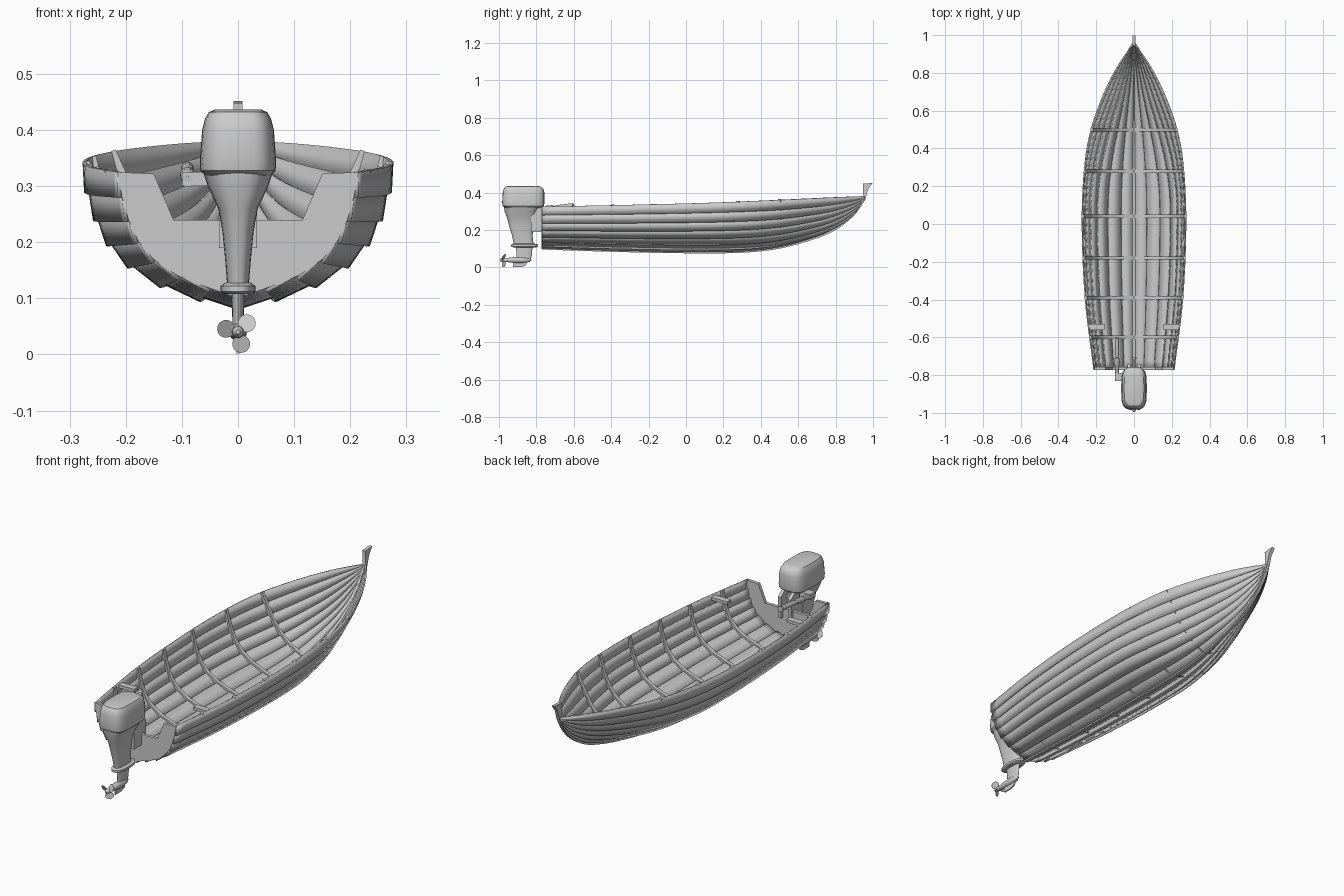
import bpy, bmesh, math
from math import sin, cos, pi, radians
from mathutils import Vector

if "Cube" in bpy.data.objects:
    bpy.data.objects.remove(bpy.data.objects["Cube"])


def make(name, verts, faces, fix=True):
    me = bpy.data.meshes.new(name)
    me.from_pydata([tuple(v) for v in verts], [], faces)
    if fix:
        bm = bmesh.new()
        bm.from_mesh(me)
        bmesh.ops.recalc_face_normals(bm, faces=bm.faces)
        bm.to_mesh(me)
        bm.free()
    ob = bpy.data.objects.new(name, me)
    bpy.context.collection.objects.link(ob)
    return ob


def mirror(ob):
    ob.modifiers.new("mirror", 'MIRROR').use_axis = (True, False, False)


def prism(name, pts, axis, a, b):
    """Extrude a 2D outline along x (pts = y,z) or y (pts = x,z)."""
    place = (lambda p, t: (t, p[0], p[1])) if axis == 'x' else (lambda p, t: (p[0], t, p[1]))
    n = len(pts)
    verts = [place(p, t) for t in (a, b) for p in pts]
    faces = [list(range(n)), list(range(n, 2 * n))]
    faces += [[i, (i + 1) % n, (i + 1) % n + n, i + n] for i in range(n)]
    return make(name, verts, faces)


def box(name, x, y, z):
    return prism(name, [(x[0], z[0]), (x[1], z[0]), (x[1], z[1]), (x[0], z[1])], 'y', *y)


def loft(name, rings, n=28, power=2.0):
    """Skin superellipse rings given as (z, y_min, y_max, half_width)."""
    verts, faces = [], []
    for z, y0, y1, hw in rings:
        for i in range(n):
            c, s = cos(2 * pi * i / n), sin(2 * pi * i / n)
            ex = lambda t: math.copysign(abs(t) ** (2 / power), t)
            verts.append((hw * ex(c), (y0 + y1) / 2 + (y1 - y0) / 2 * ex(s), z))
    for r in range(len(rings) - 1):
        for i in range(n):
            j = (i + 1) % n
            faces.append([r * n + i, r * n + j, (r + 1) * n + j, (r + 1) * n + i])
    faces += [list(range(n)), list(range((len(rings) - 1) * n, len(rings) * n))]
    return make(name, verts, faces)


def lathe(name, start, direction, rings, n=16):
    """Round body along a direction, rings = (distance, radius)."""
    d = Vector(direction).normalized()
    u = d.cross(Vector((1, 0, 0))).normalized()
    w = d.cross(u)
    verts = [Vector(start) + d * t + (u * cos(2 * pi * i / n) + w * sin(2 * pi * i / n)) * r
             for t, r in rings for i in range(n)]
    faces = [[k * n + i, k * n + (i + 1) % n, (k + 1) * n + (i + 1) % n, (k + 1) * n + i]
             for k in range(len(rings) - 1) for i in range(n)]
    faces += [list(range(n)), list(range((len(rings) - 1) * n, len(rings) * n))]
    return make(name, verts, faces)


def curve(table, t):
    """Smooth interpolation through (t, value) pairs."""
    n = len(table)
    k = max(i for i in range(n - 1) if i == 0 or table[i][0] <= t)
    def slope(i):
        a, b = table[max(i - 1, 0)], table[min(i + 1, n - 1)]
        return (b[1] - a[1]) / (b[0] - a[0])
    (t0, v0), (t1, v1) = table[k], table[k + 1]
    h = t1 - t0
    s = (t - t0) / h
    return ((2*s**3 - 3*s**2 + 1) * v0 + (s**3 - 2*s**2 + s) * h * slope(k)
            + (3*s**2 - 2*s**3) * v1 + (s**3 - s**2) * h * slope(k + 1))


# Hull lines: half beam, keel height, sheer height, midship section
BEAM = [(-.77, .215), (-.4, .26), (0, .277), (.3, .264), (.5, .23), (.7, .158), (.85, .08), (.957, .004)]
KEEL = [(-.77, .10), (-.4, .088), (0, .08), (.3, .083), (.5, .105), (.7, .16), (.8, .205),
        (.88, .265), (.93, .325), (.957, .375)]
SHEER = [(-.77, .325), (0, .342), (.5, .36), (.957, .382)]
MID = [(0, 0), (.247, .085), (.5, .18), (.70, .31), (.83, .46), (.91, .63), (.965, .82), (1, 1)]


def section(y):
    w = min(max((y - .1) / .8, 0), 1)
    w = w * w * (3 - 2 * w)
    b, k, s = (curve(c, y) for c in (BEAM, KEEL, SHEER))
    return [Vector((b * (u * (1 - w) + v ** .8 * w), k + (s - k) * v)) for u, v in MID]


# Overlapping planks, lower edge standing proud of the plank below
STEPS = 48
ys = [-.77 + 1.727 * (1 - (1 - i / STEPS) ** 1.3) for i in range(STEPS + 1)]
sections = [section(y) for y in ys]
for k in range(len(MID) - 1):
    verts, faces = [], []
    for y, sec in zip(ys, sections):
        lo, hi = sec[k], sec[k + 1]
        d = (hi - lo).normalized()
        out = Vector((d.y, -d.x)) * (.008 if k else 0)
        lo = lo + out - d * (.004 if k else 0)
        verts += [(lo.x, y, lo.y), (hi.x, y, hi.y)]
    for i in range(STEPS):
        faces.append([2 * i, 2 * i + 2, 2 * i + 3, 2 * i + 1])
    plank = make(f"hull_plank_{k + 1}", verts, faces, fix=False)
    solid = plank.modifiers.new("thickness", 'SOLIDIFY')
    solid.thickness, solid.offset = .007, -1
    mirror(plank)

# Keel and stem, ending in a raked stem head
path = [Vector((y, curve(KEEL, y))) for y in ys]
outer, inner = [], []
for i, p in enumerate(path):
    d = (path[min(i + 1, STEPS)] - path[max(i - 1, 0)]).normalized()
    nrm = Vector((d.y, -d.x))
    outer.append(p + nrm * .004)
    inner.append(p - nrm * .010)
prism("keel_and_stem", outer + [(.975, .42), (.998, .452), (.945, .448)] + inner[::-1], 'x', -.008, .008)

# Transom with motor cut-out
half = section(-.77)
right = [tuple(p) for p in half] + [(.15, .322), (.115, .24)]
prism("transom", right + [(-x, z) for x, z in right[:0:-1]], 'y', -.772, -.757)

# Low inner ribs
for n, y in enumerate((-.6, -.39, -.18, .04, .28, .5)):
    sec = section(y)
    ins = []
    for i, p in enumerate(sec):
        d = (sec[min(i + 1, 7)] - sec[max(i - 1, 0)]).normalized()
        ins.append(p + Vector((-d.y, d.x)) * .013)
    ins[0].x = 0
    mirror(prism(f"rib_{n + 1}", sec + ins[::-1], 'y', y - .009, y + .009))

# Oar pads near the stern
mirror(box("oar_pad", (.155, .238), (-.56, -.53), (.308, .322)))

# Outboard motor: cowl, leg, plate, lower leg
loft("motor_cowl", [(.318, -.965, -.775, .058), (.328, -.98, -.76, .067), (.345, -.983, -.757, .068),
                    (.40, -.98, -.757, .064), (.42, -.975, -.762, .059), (.432, -.965, -.775, .052),
                    (.437, -.945, -.80, .04)], power=3.6)
loft("motor_leg", [(.12, -.92, -.815, .019), (.17, -.93, -.82, .023), (.22, -.945, -.815, .028),
                   (.26, -.955, -.81, .035), (.30, -.97, -.795, .054), (.325, -.973, -.785, .062)], power=2.8)
loft("splash_plate", [(.108, -.925, -.80, .026), (.112, -.935, -.79, .031), (.122, -.935, -.79, .031),
                      (.128, -.92, -.81, .022)], power=2.5)
loft("lower_leg", [(.03, -.91, -.835, .009), (.06, -.905, -.825, .010), (.115, -.91, -.82, .012)])
lathe("gearcase", (0, -.955, .04), (0, 1, 0),
      [(0, .011), (.03, .015), (.08, .016), (.11, .012), (.128, .003)])
prism("skeg", [(-.925, .035), (-.85, .035), (-.855, .012), (-.88, .002), (-.925, .002)], 'x', -.003, .003)

# Propeller with three pitched blades
lathe("propeller_hub", (0, -.995, .04), (0, 1, 0), [(0, .004), (.008, .010), (.042, .012)])
for n, ang in enumerate((45, 165, 285)):
    a = radians(ang)
    rad, tan = Vector((cos(a), 0, sin(a))), Vector((-sin(a), 0, cos(a)))
    verts = []
    for side in (-.001, .001):
        for i in range(16):
            t = 2 * pi * i / 16
            r, s = .022 + .016 * cos(t), .016 * sin(t)
            verts.append(Vector((0, -.974 + .6 * s + side, .04)) + rad * r + tan * s)
    faces = [list(range(16)), list(range(16, 32))]
    faces += [[i, (i + 1) % 16, (i + 1) % 16 + 16, i + 16] for i in range(16)]
    make(f"propeller_blade_{n + 1}", verts, faces)

# Clamp bracket over the transom edge
mirror(prism("clamp_bracket", [(-.83, .19), (-.772, .19), (-.772, .245), (-.755, .245), (-.755, .20),
                               (-.74, .20), (-.74, .30), (-.77, .325), (-.83, .325)], 'x', .018, .034))
box("bracket_pivot", (-.03, .03), (-.825, -.785), (.25, .30))
lathe("clamp_screw", (0, -.775, .262), (0, 1, 0), [(0, .006), (.06, .006), (.06, .013), (.068, .013)])

# Tiller handle and its arm
box("tiller_arm", (-.10, -.045), (-.83, -.79), (.300, .325))
lathe("tiller_handle", (-.09, -.83, .308), (0, 1, .11),
      [(0, .010), (.08, .010), (.085, .013), (.12, .013), (.125, .008), (.15, .010), (.225, .011), (.232, .006)])

# Smooth shading with sharp edges kept
for ob in bpy.context.collection.objects:
    ob.select_set(True)
    bpy.context.view_layer.objects.active = ob
bpy.ops.object.shade_smooth_by_angle(angle=radians(35))
